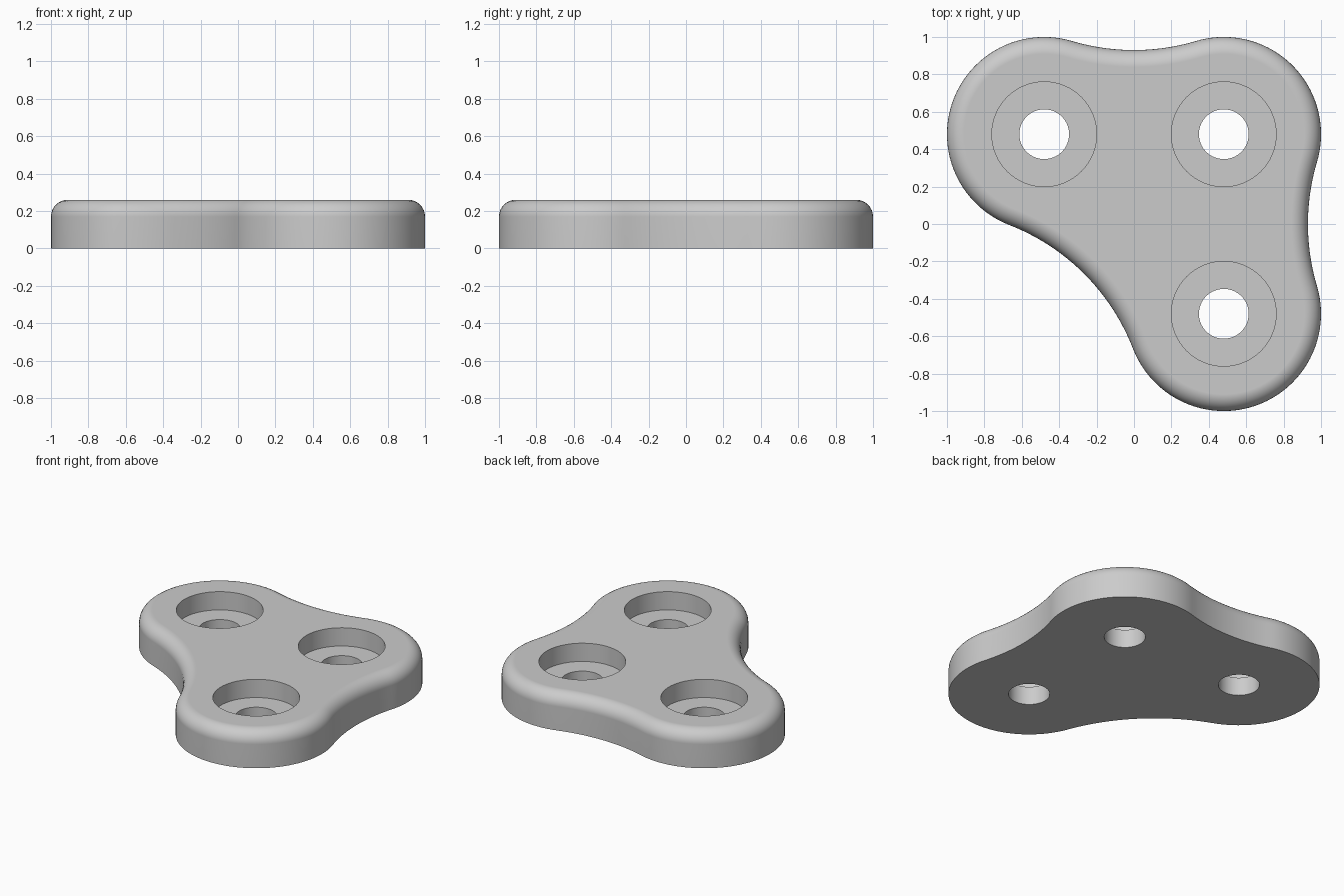
import bpy, bmesh, math
from mathutils import Vector

if "Cube" in bpy.data.objects:
    bpy.data.objects.remove(bpy.data.objects["Cube"])

LOBE_R, WAIST_R = 0.52, 1.16
HEIGHT, FILLET = 0.26, 0.09
BORE_R, HOLE_R, BORE_FLOOR = 0.28, 0.133, 0.13
C = 0.48
CENTRES = [Vector((C, -C)), Vector((C, C)), Vector((-C, C))]  # counter-clockwise

grey = bpy.data.materials.new("grey")
grey.diffuse_color = (0.6, 0.6, 0.6, 1)
grey.use_nodes = True
grey.node_tree.nodes["Principled BSDF"].inputs["Base Color"].default_value = grey.diffuse_color


def waist_centre(a, b):
    """Centre of the concave arc tangent to the lobes at a and b."""
    d = b - a
    out = Vector((d.y, -d.x)).normalized()
    return (a + b) / 2 + out * math.sqrt((LOBE_R + WAIST_R) ** 2 - (d.length / 2) ** 2)


def arc(centre, radius, a0, a1, n):
    return [centre + radius * Vector((math.cos(a0 + (a1 - a0) * i / n),
                                      math.sin(a0 + (a1 - a0) * i / n))) for i in range(n)]


def angle(v):
    return math.atan2(v.y, v.x)


def outline(inset):
    """Three lobes joined by tangent concave arcs, moved inward by inset."""
    pts = []
    for i, c in enumerate(CENTRES):
        prev, nxt = CENTRES[i - 1], CENTRES[(i + 1) % 3]
        w0, w1 = waist_centre(prev, c), waist_centre(c, nxt)
        a0, a1 = angle(w0 - c), angle(w1 - c)
        a1 += 2 * math.pi if a1 < a0 else 0
        pts += arc(c, LOBE_R - inset, a0, a1, 48)
        b0, b1 = angle(c - w1), angle(nxt - w1)
        b1 -= 2 * math.pi * round((b1 - b0) / (2 * math.pi))
        pts += arc(w1, WAIST_R + inset, b0, b1, 24)
    return pts


def loft(name, rings):
    """Closed solid through a stack of (points, z) rings."""
    bm = bmesh.new()
    loops = [[bm.verts.new((p.x, p.y, z)) for p in pts] for pts, z in rings]
    n = len(loops[0])
    for lo, hi in zip(loops, loops[1:]):
        for i in range(n):
            j = (i + 1) % n
            bm.faces.new((lo[i], lo[j], hi[j], hi[i]))
    bm.faces.new(loops[0][::-1])
    bm.faces.new(loops[-1])
    bmesh.ops.recalc_face_normals(bm, faces=bm.faces)
    mesh = bpy.data.meshes.new(name)
    bm.to_mesh(mesh)
    bm.free()
    mesh.materials.append(grey)
    obj = bpy.data.objects.new(name, mesh)
    bpy.context.collection.objects.link(obj)
    return obj


# Plate with a rounded top edge
rings = [(outline(0), 0)]
for k in range(9):
    t = math.pi / 2 * k / 8
    rings.append((outline(FILLET * (1 - math.cos(t))),
                  HEIGHT - FILLET + FILLET * math.sin(t)))
plate = loft("plate", rings)

# Counterbored screw holes
cutters = []
for c in CENTRES:
    def circle(r):
        return arc(c, r, 0, 2 * math.pi, 64)
    cutter = loft("hole_cutter", [(circle(HOLE_R), -0.1), (circle(HOLE_R), BORE_FLOOR),
                                  (circle(BORE_R), BORE_FLOOR), (circle(BORE_R), HEIGHT + 0.1)])
    cutter.hide_render = True
    cutters.append(cutter)
    mod = plate.modifiers.new("screw_hole", 'BOOLEAN')
    mod.operation, mod.solver, mod.object = 'DIFFERENCE', 'EXACT', cutter

# Apply the cuts, then smooth the curved sides
bpy.context.view_layer.objects.active = plate
plate.select_set(True)
for mod in list(plate.modifiers):
    bpy.ops.object.modifier_apply(modifier=mod.name)
for cutter in cutters:
    bpy.data.objects.remove(cutter)
bpy.ops.object.shade_smooth_by_angle(angle=math.radians(30))
normals = plate.modifiers.new("weighted_normals", 'WEIGHTED_NORMAL')
normals.keep_sharp = True
